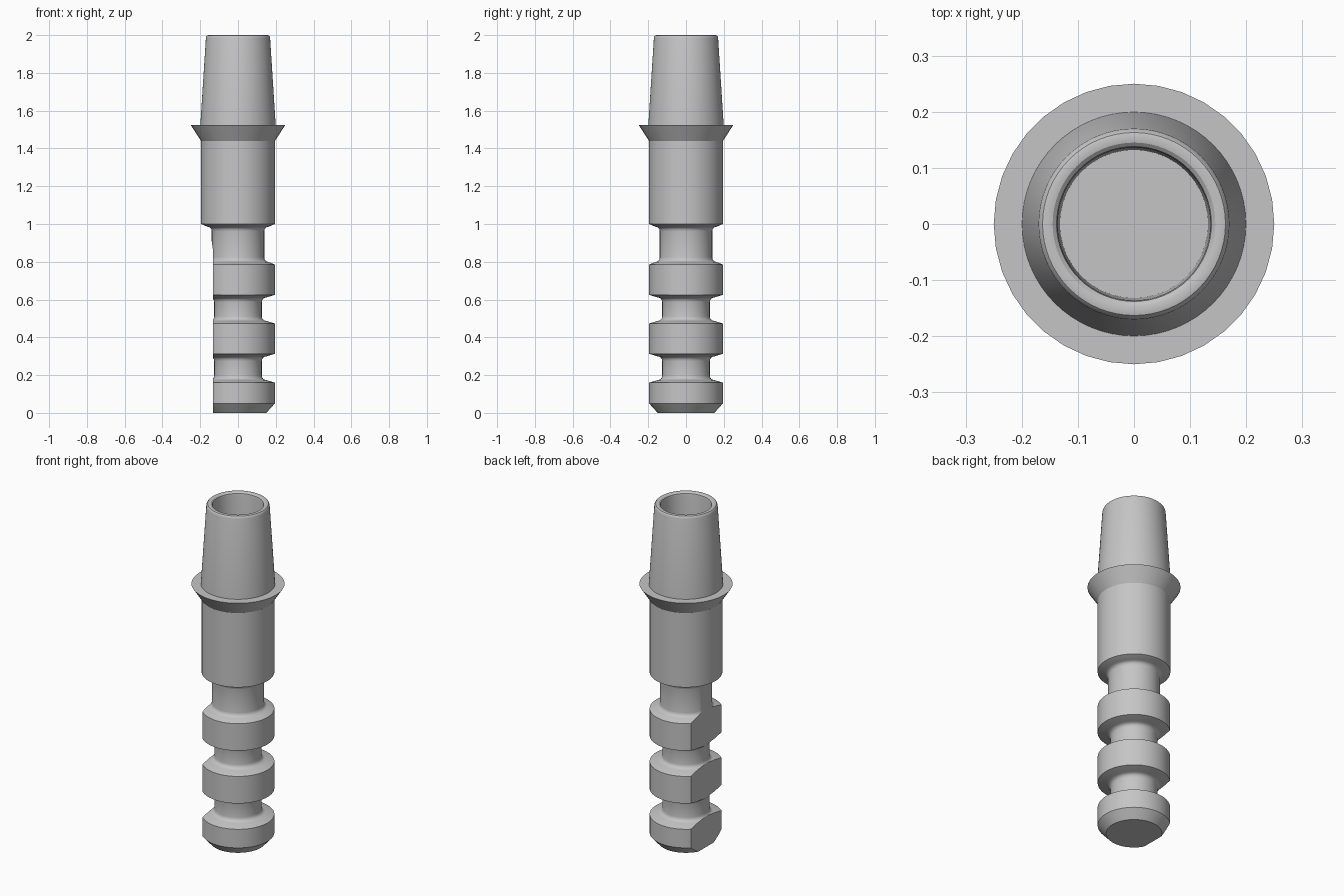
import bpy
import bmesh
import math

cube = bpy.data.objects.get("Cube")
if cube:
    bpy.data.objects.remove(cube)

metal = bpy.data.materials.new("brushed grey")
metal.use_nodes = True
grey = (0.56, 0.56, 0.56, 1)
metal.diffuse_color = grey
metal.node_tree.nodes["Principled BSDF"].inputs["Base Color"].default_value = grey


def add_object(name, bm):
    bmesh.ops.recalc_face_normals(bm, faces=bm.faces)
    mesh = bpy.data.meshes.new(name)
    bm.to_mesh(mesh)
    bm.free()
    mesh.materials.append(metal)
    obj = bpy.data.objects.new(name, mesh)
    bpy.context.collection.objects.link(obj)
    return obj


def activate(obj):
    bpy.ops.object.select_all(action="DESELECT")
    obj.select_set(True)
    bpy.context.view_layer.objects.active = obj


def lathe(name, profile, sides):
    """Closed turned solid from (radius, height) points, capped at both ends."""
    bm = bmesh.new()
    rings = []
    for r, z in profile:
        rings.append([bm.verts.new((r * math.sin(math.tau * i / sides),
                                    r * math.cos(math.tau * i / sides), z))
                      for i in range(sides)])
    for low, high in zip(rings, rings[1:]):
        for i in range(sides):
            j = (i + 1) % sides
            bm.faces.new((low[i], low[j], high[j], high[i]))
    bm.faces.new(rings[0])
    bm.faces.new(rings[-1])
    return add_object(name, bm)


def smooth(obj):
    activate(obj)
    bpy.ops.object.shade_smooth_by_angle(angle=math.radians(28))


def groove(bottom, top, neck, band=0.195):
    """Groove between two bands, with sloped shoulders and filleted corners."""
    shoulder, fillet, steps = 0.014, 0.024, 4
    lower = [(band, bottom)]
    upper = [(band, top)]
    for k in range(steps + 1):
        a = math.pi / 2 * k / steps
        r = neck + fillet * (1 - math.sin(a))
        dz = shoulder + fillet * (1 - math.cos(a))
        lower.append((r, bottom + dz))
        upper.append((r, top - dz))
    return lower + upper[::-1]


# Turned shaft: chamfered tip, three bands and the thick upper body
profile = [(0.15, 0), (0.195, 0.05)]
profile += groove(0.16, 0.313, 0.126)
profile += groove(0.473, 0.625, 0.126)
profile += groove(0.785, 1.0, 0.139)
profile += [(0.195, 1.44)]
shaft = lathe("grooved_shaft", profile, 64)

# Flat milled along one side, running out on the upper neck
bm = bmesh.new()
outline = [(-0.132, -0.1), (-0.132, 0.86), (-0.145, 0.95), (-0.4, 0.95), (-0.4, -0.1)]
face = bm.faces.new([bm.verts.new((x, -0.3, z)) for x, z in outline])
side = bmesh.ops.extrude_face_region(bm, geom=[face])["geom"]
bmesh.ops.translate(bm, vec=(0, 0.6, 0),
                    verts=[v for v in side if isinstance(v, bmesh.types.BMVert)])
cutter = add_object("flat_cutter", bm)
cutter.hide_render = True
cut = shaft.modifiers.new("side flat", "BOOLEAN")
cut.operation = "DIFFERENCE"
cut.solver = "EXACT"
cut.object = cutter
activate(shaft)
bpy.ops.object.modifier_apply(modifier=cut.name)
bpy.data.objects.remove(cutter)

# Flared collar
collar = lathe("flared_collar", [(0.194, 1.438), (0.25, 1.523)], 36)

# Tapered hollow post with a rounded rim and a blind bore
post = lathe("tapered_post", [
    (0.2, 1.515), (0.17, 1.985), (0.168, 1.992), (0.163, 1.998), (0.155, 2.0),
    (0.145, 1.998), (0.138, 1.992), (0.136, 1.98), (0.132, 1.56)], 64)

for part in (shaft, collar, post):
    smooth(part)
